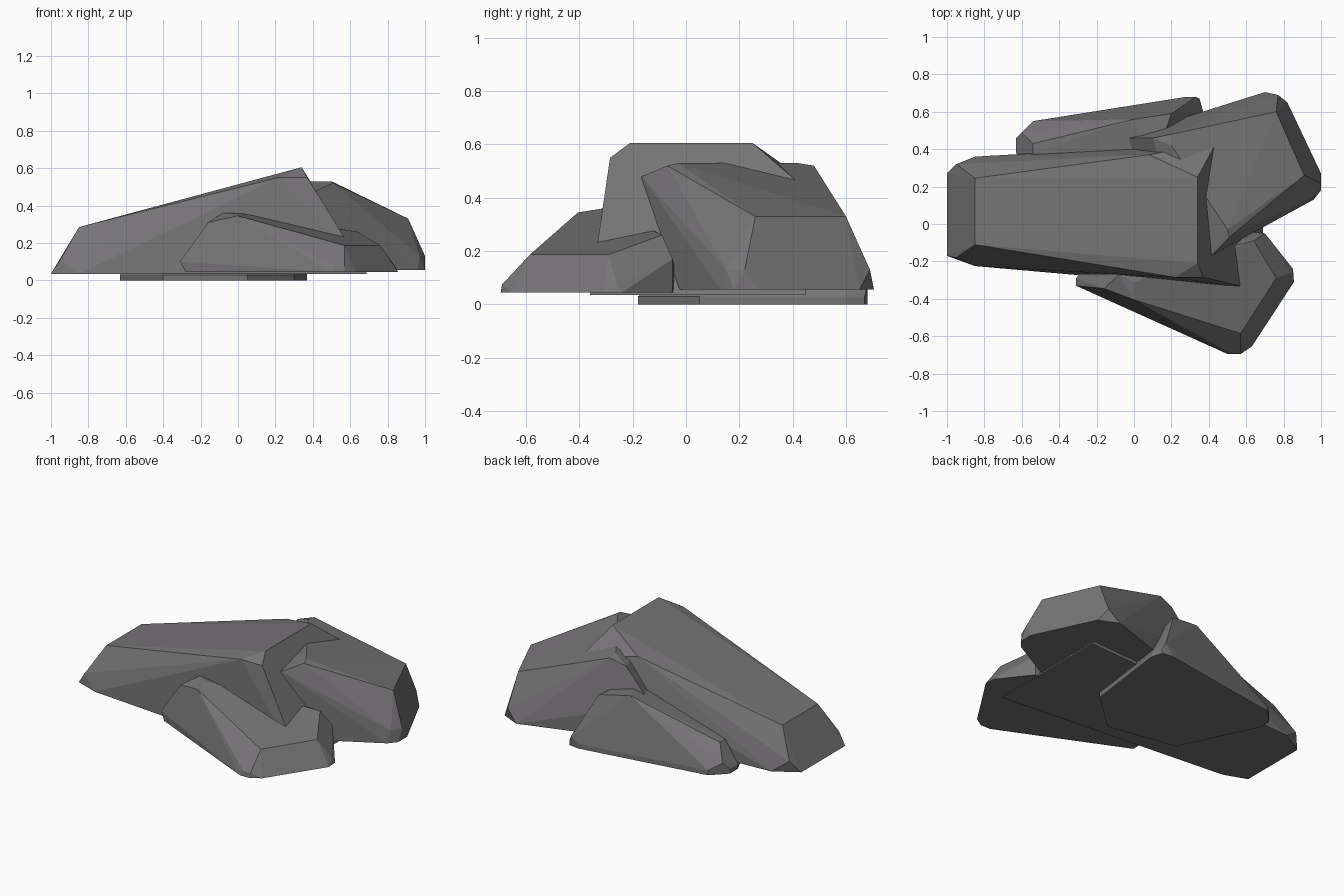
import bpy
import bmesh
import math

# Remove the default object only
default_cube = bpy.data.objects.get("Cube")
if default_cube:
    bpy.data.objects.remove(default_cube, do_unlink=True)


def make_material(name, color):
    material = bpy.data.materials.new(name)
    material.use_nodes = True
    material.diffuse_color = color
    shader = next(node for node in material.node_tree.nodes if node.type == "BSDF_PRINCIPLED")
    shader.inputs["Base Color"].default_value = color
    shader.inputs["Roughness"].default_value = 0.9
    return material


def make_rock(name, material, corners):
    """Build one chiselled boulder as the flat-faced hull of its corners."""
    bm = bmesh.new()
    for corner in corners:
        bm.verts.new(corner)
    result = bmesh.ops.convex_hull(bm, input=bm.verts[:])
    unused = {item for item in result["geom_interior"] + result["geom_unused"]
              if isinstance(item, bmesh.types.BMVert)}
    bmesh.ops.delete(bm, geom=list(unused), context="VERTS")
    # Merge nearly coplanar triangles into broad facets
    bmesh.ops.dissolve_limit(bm, angle_limit=math.radians(4),
                             verts=bm.verts[:], edges=bm.edges[:])
    bmesh.ops.recalc_face_normals(bm, faces=bm.faces[:])
    mesh = bpy.data.meshes.new(name)
    bm.to_mesh(mesh)
    bm.free()
    mesh.materials.append(material)
    for polygon in mesh.polygons:
        polygon.use_smooth = False
    rock = bpy.data.objects.new(name, mesh)
    bpy.context.collection.objects.link(rock)
    return rock


def level(height, *outline):
    """Lift a plan outline to one height."""
    return [(x, y, height) for x, y in outline]


stone = make_material("dark grey stone", (0.18, 0.175, 0.18, 1.0))

# Long wedge-shaped main rock, rising towards the right end
main_corners = (
    level(.035, (-1, -.17), (-1, .27), (-.85, -.225), (-.85, .36),
          (.69, -.36), (.69, .45))
    + level(.11, (-.95, -.18), (-.95, .32))
    + level(.285, (-.85, -.11), (-.85, .245))
    + level(.605, (.34, -.21), (.34, .25))
    + [(.22, -.285, .55), (.37, -.285, .55), (.08, .37, .52), (.44, .435, .445)]
)
make_rock("main_rock", stone, main_corners)

# Tall rock behind, leaning against the high end
back_corners = (
    level(.055, (.7, .705), (.82, .65), (1, .27), (1, .18), (.96, .13),
          (.3, -.23), (-.2, .3), (-.2, .42))
    + level(.33, (.76, .6), (.91, .26))
    + level(.13, (.77, .69), (.97, .15), (1, .22))
    + level(.53, (.5, -.03), (.2, .42))
    + level(.52, (.51, -.07), (.2, .48))
    + [(.3, -.23, .43), (.42, -.165, .48), (.1, .46, .49), (-.08, .46, .285)]
)
make_rock("back_rock", stone, back_corners)

# Low rock lying across the front
front_corners = (
    level(.045, (-.28, -.34), (-.28, -.25), (.5, -.695), (.57, -.695), (.63, -.655),
          (.855, -.31), (.85, -.24), (.7, -.05), (.4, -.02))
    + level(.1, (-.31, -.33), (-.31, -.29))
    + level(.075, (.52, -.69), (.57, -.69), (.84, -.26))
    + level(.187, (.57, -.585), (.76, -.29))
    + level(.36, (0, -.31), (-.08, -.27))
    + [(-.16, -.345, .31), (0, -.405, .345), (.64, -.09, .26), (.7, -.05, .17)]
)
make_rock("front_rock", stone, front_corners)

# Slim rock along the back, with its base running beneath the others
base_outline = [(-.63, .38), (-.63, .46), (-.54, .55), (.28, .68), (.35, .67),
                (.37, .6), (.3, .05), (.05, -.18), (-.4, -.1)]
under_corners = (
    level(0, *base_outline)
    + level(.03, *base_outline)
    + level(.07, (-.6, .49), (.33, .68))
    + level(.163, (-.54, .43), (-.54, .38))
    + [(.2, .59, .33), (0, .56, .365), (.1, .3, .365)]
)
make_rock("under_rock", stone, under_corners)
